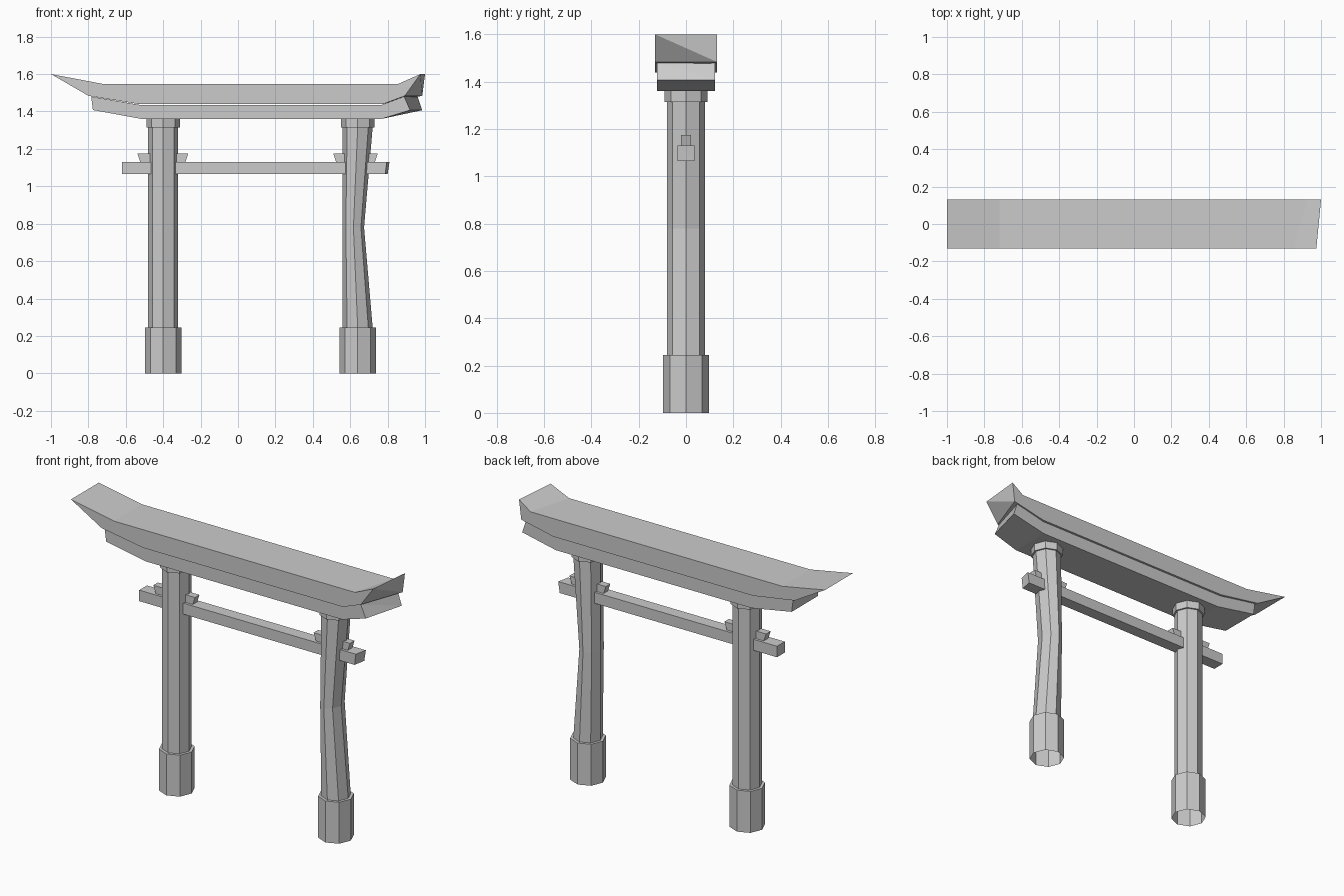
import bpy, bmesh
from math import cos, sin, pi

if "Cube" in bpy.data.objects:
    bpy.data.objects.remove(bpy.data.objects["Cube"])


def finish(name, bm):
    bmesh.ops.recalc_face_normals(bm, faces=bm.faces)
    mesh = bpy.data.meshes.new(name)
    bm.to_mesh(mesh)
    bm.free()
    obj = bpy.data.objects.new(name, mesh)
    bpy.context.collection.objects.link(obj)
    return obj


def beam(name, half_y, sections):
    """Loft four-cornered sections: (bottom z, top z, x of front-bottom,
    back-bottom, back-top, front-top)."""
    bm = bmesh.new()
    rings = []
    for zb, zt, *xs in sections:
        corners = zip(xs, (-half_y, half_y, half_y, -half_y), (zb, zb, zt, zt))
        rings.append([bm.verts.new(c) for c in corners])
    for a, b in zip(rings, rings[1:]):
        for k in range(4):
            n = (k + 1) % 4
            bm.faces.new((a[k], b[k], b[n], a[n]))
    bm.faces.new(rings[0])
    # the far end may be crumpled, so fold it along a diagonal
    fb, bb, bt, ft = rings[-1]
    bm.faces.new((bb, bt, ft))
    bm.faces.new((bb, ft, fb))
    return finish(name, bm)


def column(name, cx, dent=0.0):
    """Eight-sided base, shaft and collar, with an open foot."""
    profile = [(0.097, 0), (0.097, 0.245), (0.08, 0.245), (0.08, 0.78),
               (0.08, 1.315), (0.09, 1.315), (0.09, 1.36)]
    if not dent:
        profile.pop(3)
    bm = bmesh.new()
    rings = []
    for r, z in profile:
        push = dent if z == 0.78 else 0
        ring = []
        for i in range(8):
            a = i * pi / 4
            x = cx + r * cos(a) - push * (1 + cos(a)) / 2
            ring.append(bm.verts.new((x, r * sin(a), z)))
        rings.append(ring)
    for a, b in zip(rings, rings[1:]):
        for k in range(8):
            n = (k + 1) % 8
            bm.faces.new((a[k], a[n], b[n], b[k]))
    bm.faces.new(rings[-1])
    return finish(name, bm)


# Columns, the right one dented inwards at mid height
column("left_column", -0.40)
column("right_column", 0.64, dent=0.046)

# Tie beam with a skewed right end
beam("tie_beam", 0.036, [
    (1.065, 1.13, -0.62, -0.62, -0.62, -0.62),
    (1.065, 1.13, 0.787, 0.80, 0.81, 0.795)])

# Wedges through the columns, wider at the top
for name, xl, xr in (("left_wedge", -0.538, -0.266), ("right_wedge", 0.509, 0.747)):
    s = 0.015
    beam(name, 0.021, [
        (1.13, 1.175, xl + s, xl + s, xl, xl),
        (1.13, 1.175, xr - s, xr - s, xr, xr)])

# Lower lintel with upswept ends, the right one bent
beam("lower_lintel", 0.122, [
    (1.408, 1.48, -0.776, -0.776, -0.785, -0.785),
    (1.36, 1.436, -0.514, -0.514, -0.53, -0.53),
    (1.36, 1.436, 0.765, 0.765, 0.77, 0.77),
    (1.407, 1.48, 0.92, 0.985, 0.96, 0.888)])

# Top lintel with pointed ends, the right one crumpled
beam("top_lintel", 0.13, [
    (1.484, 1.60, -0.80, -0.80, -1.0, -1.0),
    (1.44, 1.547, -0.53, -0.53, -0.72, -0.72),
    (1.44, 1.547, 0.775, 0.775, 0.925, 0.855),
    (1.484, 1.60, 0.892, 0.985, 1.0, 0.975)])
